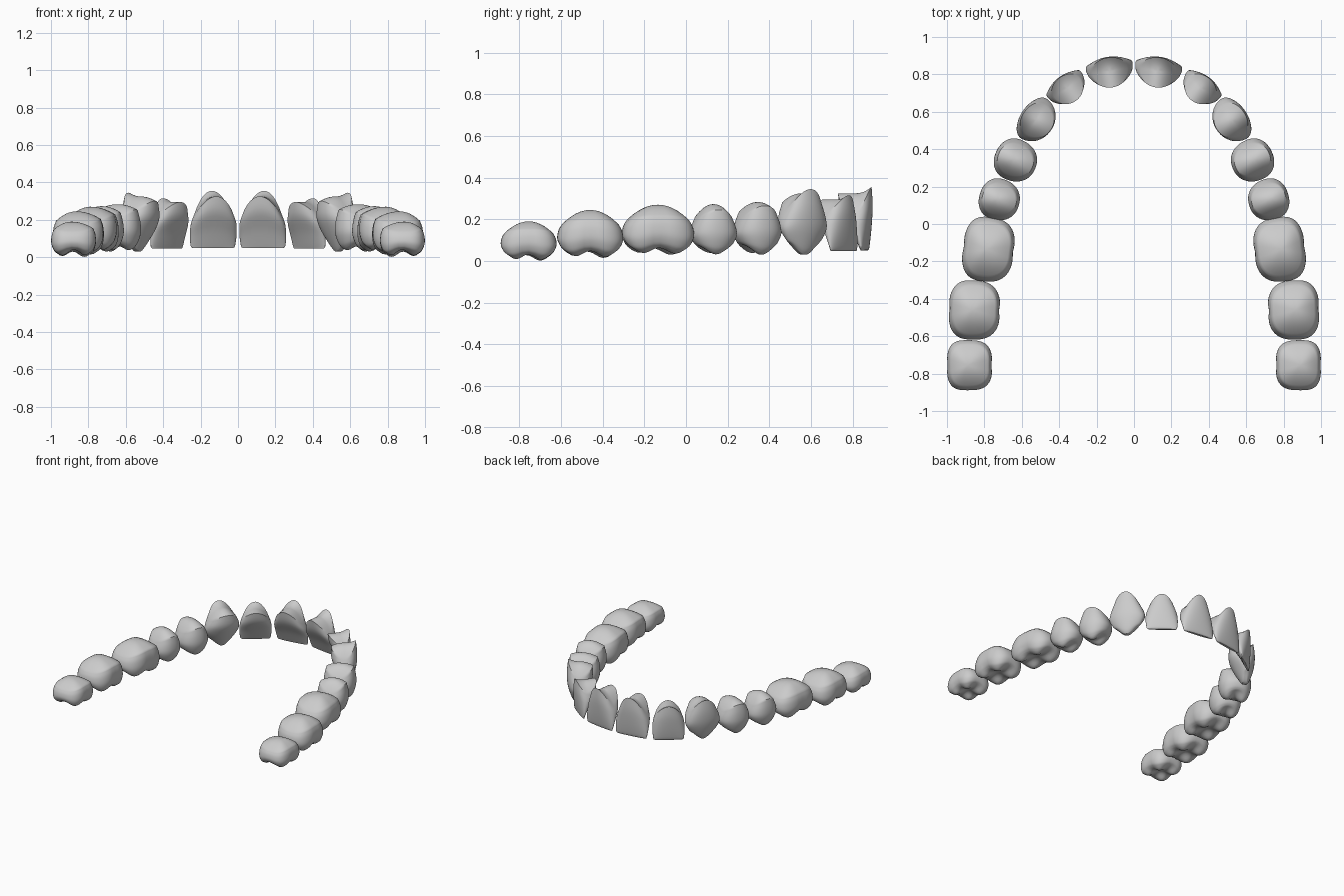
import bpy, bmesh
from math import cos, sin, pi, radians, exp

if "Cube" in bpy.data.objects:
    bpy.data.objects.remove(bpy.data.objects["Cube"])

SEG = 48

# Side profiles from biting edge to gum rim:
# (height fraction, width fraction, outer depth, inner depth)
INCISOR = [(0, .88, .62, .42), (.06, .95, .74, .32), (.35, 1, .90, -.15),
           (.7, .97, 1, -.80), (1, .80, .95, -1)]
CANINE = [(0, .66, .40, .08), (.1, .80, .62, -.12), (.4, 1, .93, -.6),
          (.7, .96, 1, -.95), (1, .78, .90, -.95)]
PREMOLAR = [(0, .70, .68, -.66), (.12, .86, .85, -.84), (.4, 1, 1, -1),
            (.7, .95, .98, -.98), (1, .80, .86, -.86)]
MOLAR = [(0, .80, .76, -.78), (.12, .92, .90, -.92), (.4, 1, 1, -1),
         (.75, .96, .97, -.97), (1, .86, .87, -.87)]

# Cusps in tooth fractions: (along, across, strength, along radius, across radius)
FLAT = []
TIP = [(0, .2, 1, .62, 3)]
TWO = [(0, .48, 1, .55, .42), (0, -.48, .85, .55, .42)]
FOUR = [(-.45, .5, .9, .38, .38), (.45, .5, .85, .36, .36),
        (-.42, -.48, 1, .42, .42), (.48, -.5, .8, .34, .34)]


def spow(x, p):
    return abs(x) ** p * (1 if x >= 0 else -1)


def catmull(pts, t):
    """Smooth curve through the profile points, t in 0..1."""
    f = t * (len(pts) - 1)
    i = min(int(f), len(pts) - 2)
    f -= i
    p = [pts[max(0, min(len(pts) - 1, i + k))] for k in (-1, 0, 1, 2)]
    return [.5 * (2 * b + (c - a) * f + (2 * a - 5 * b + 4 * c - d) * f * f
                  + (3 * b - a - 3 * c + d) * f ** 3) for a, b, c, d in zip(*p)]


def tooth(name, cx, cy, ang, w, d, n, prof, cusps, zpit, h, zside, zout, zin, ztop, lobe=0):
    a = radians(ang)
    ux, uy, fx, fy = cos(a), sin(a), -sin(a), cos(a)
    bm = bmesh.new()

    def vert(u, v, z):
        x, y = u * w / 2, v * d / 2
        return bm.verts.new((cx + x * ux + y * fx, cy + x * uy + y * fy, z))

    def biting(u, v):
        k = sum(s * exp(-((u - cu) / ru) ** 2 - ((v - cv) / rv) ** 2)
                for cu, cv, s, ru, rv in cusps)
        return zpit - h * k

    def section(p, th):
        _, W, F, L = p
        m = L + .55 * (F - L)
        c, s = spow(cos(th), 2 / n), spow(sin(th), 2 / n)
        u = W * c
        v = m + ((F - m) if s > 0 else (m - L)) * s
        # shallow groove between lobes
        g = lobe * (1 - .8 * p[0]) * exp(-(u / .2) ** 2) * abs(s)
        return u, m + (v - m) * (1 - g), m

    def rim(th):
        s = sin(th)
        return zside + ((zout if s > 0 else zin) - zside) * s * s

    angles = [2 * pi * i / SEG for i in range(SEG)]
    rings = []
    # biting surface
    mid = section(prof[0], 0)[2]
    first = vert(0, mid, biting(0, mid))
    for r in (.12, .25, .38, .5, .62, .74, .86):
        ring = []
        for th in angles:
            u, v, m = section(prof[0], th)
            u, v = u * r, m + (v - m) * r
            ring.append(vert(u, v, biting(u, v)))
        rings.append(ring)
    # side wall
    for k in range(17):
        p = catmull(prof, k / 16)
        ring = []
        for th in angles:
            u0, v0, _ = section(prof[0], th)
            u, v, _ = section(p, th)
            zb = biting(u0, v0)
            ring.append(vert(u, v, zb + p[0] * (rim(th) - zb)))
        rings.append(ring)
    # domed cap above the gum rim
    for r in (.92, .8, .65, .5, .35, .18):
        ring = []
        for th in angles:
            u, v, m = section(prof[-1], th)
            ring.append(vert(u * r, m + (v - m) * r, ztop + (rim(th) - ztop) * r * r))
        rings.append(ring)
    last = vert(0, section(prof[-1], 0)[2], ztop)

    for r0, r1 in zip(rings, rings[1:]):
        for i in range(SEG):
            j = (i + 1) % SEG
            bm.faces.new((r0[i], r0[j], r1[j], r1[i]))
    for i in range(SEG):
        j = (i + 1) % SEG
        bm.faces.new((first, rings[0][j], rings[0][i]))
        bm.faces.new((last, rings[-1][i], rings[-1][j]))
    bmesh.ops.recalc_face_normals(bm, faces=bm.faces)
    me = bpy.data.meshes.new(name)
    bm.to_mesh(me)
    bm.free()
    ob = bpy.data.objects.new(name, me)
    bpy.context.collection.objects.link(ob)
    bpy.ops.object.select_all(action='DESELECT')
    ob.select_set(True)
    bpy.context.view_layer.objects.active = ob
    bpy.ops.object.shade_smooth_by_angle(angle=radians(42))
    # matching tooth on the other side of the arch
    mod = ob.modifiers.new("mirror", 'MIRROR')
    mod.use_mirror_merge = False


# Teeth from the middle of the arch to its ends
tooth("central_incisors", .128, .812, -8, .252, .165, 2.0, INCISOR, FLAT,
      .05, 0, .235, .355, .325, .325)
tooth("lateral_incisors", .355, .722, -37, .225, .155, 2.0, INCISOR, FLAT,
      .047, 0, .235, .315, .295, .295)
tooth("canines", .518, .552, -56, .25, .185, 2.1, CANINE, TIP,
      .115, .085, .25, .345, .30, .325)
tooth("first_premolars", .633, .34, -66, .225, .225, 2.2, PREMOLAR, TWO,
      .085, .055, .21, .265, .255, .283)
tooth("second_premolars", .72, .13, -74, .222, .215, 2.2, PREMOLAR, TWO,
      .08, .048, .20, .245, .24, .273)
tooth("first_molars", .778, -.136, -83, .345, .275, 2.7, MOLAR, FOUR,
      .085, .055, .195, .215, .23, .27, .07)
tooth("second_molars", .853, -.46, -88, .317, .275, 2.7, MOLAR, FOUR,
      .07, .055, .175, .195, .205, .245, .07)
tooth("third_molars", .879, -.755, -90, .268, .242, 3.0, MOLAR, FOUR,
      .05, .048, .135, .15, .155, .19, .06)
